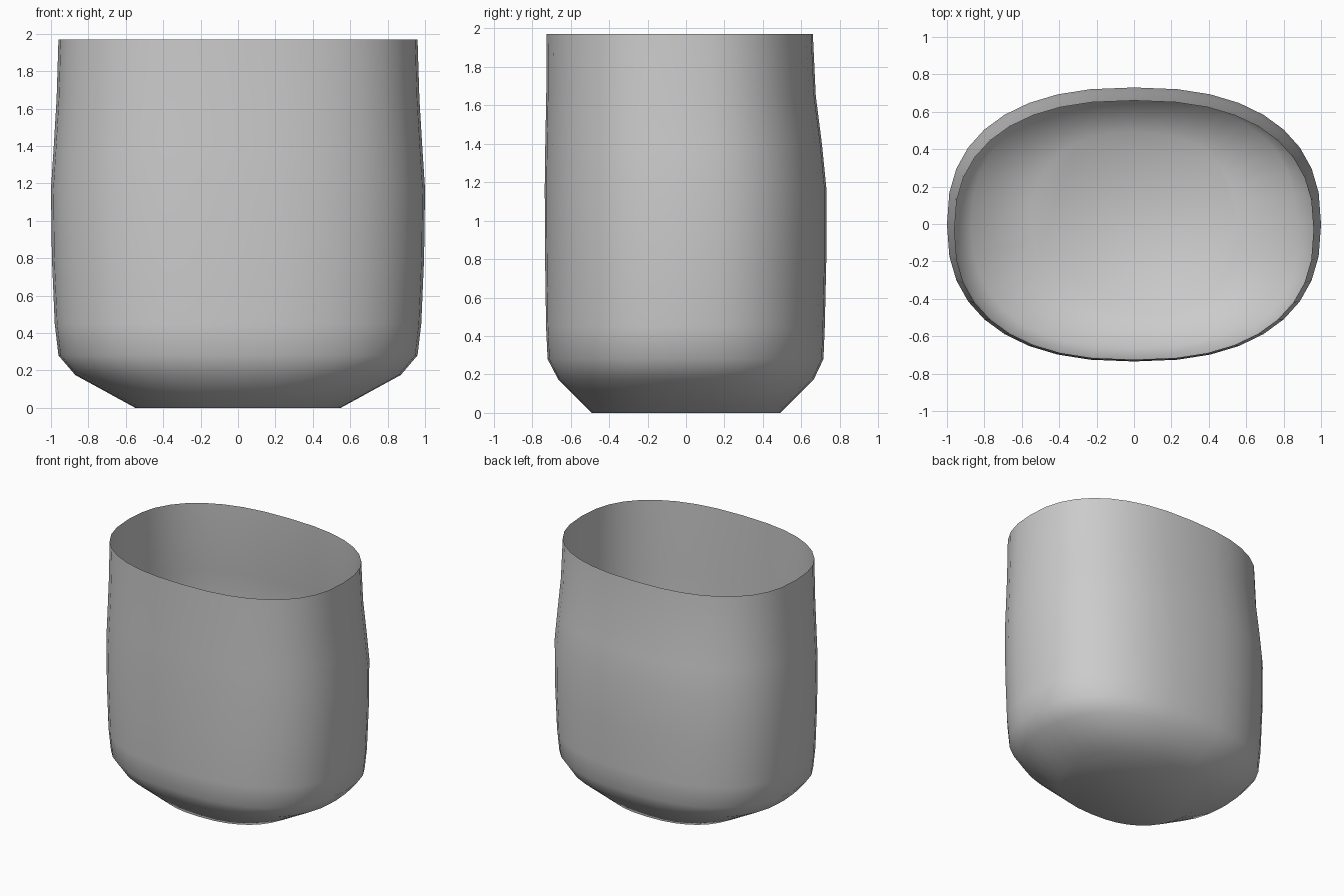
import bpy, bmesh, math

cube = bpy.data.objects.get("Cube")
if cube:
    bpy.data.objects.remove(cube, do_unlink=True)

SIDES = 36
ROUNDNESS = 2 / 2.4

# Profile of the shell: height, half width, front y, back y
PROFILE = [
    (0.00, 0.55, -0.49, 0.49),
    (0.175, 0.87, -0.665, 0.665),
    (0.28, 0.96, -0.72, 0.715),
    (0.45, 0.98, -0.728, 0.722),
    (0.80, 0.995, -0.733, 0.73),
    (1.17, 1.0, -0.735, 0.73),
    (1.40, 0.985, -0.732, 0.707),
    (1.65, 0.97, -0.727, 0.675),
    (1.97, 0.96, -0.725, 0.66),
]


def soft(v):
    """Squared-off sine or cosine for a rounded oval."""
    return math.copysign(abs(v) ** ROUNDNESS, v)


def ring(bm, z, half_width, front, back):
    mid, half_depth = (front + back) / 2, (back - front) / 2
    angles = [2 * math.pi * i / SIDES for i in range(SIDES)]
    return [bm.verts.new((half_width * soft(math.cos(a)),
                          mid + half_depth * soft(math.sin(a)), z))
            for a in angles]


# Flat grey
grey = bpy.data.materials.new("plain_grey")
grey.use_nodes = True
colour = (0.6, 0.6, 0.6, 1)
grey.diffuse_color = colour
grey.node_tree.nodes["Principled BSDF"].inputs["Base Color"].default_value = colour

# Open-topped thin shell with a closed base
bm = bmesh.new()
rings = [ring(bm, *row) for row in PROFILE]
bm.faces.new(list(reversed(rings[0])))
for low, high in zip(rings, rings[1:]):
    for i in range(SIDES):
        j = (i + 1) % SIDES
        bm.faces.new((low[i], low[j], high[j], high[i]))
for face in bm.faces:
    face.smooth = True

mesh = bpy.data.meshes.new("cup_shell")
bm.to_mesh(mesh)
bm.free()
mesh.materials.append(grey)
bpy.context.collection.objects.link(bpy.data.objects.new("cup_shell", mesh))
